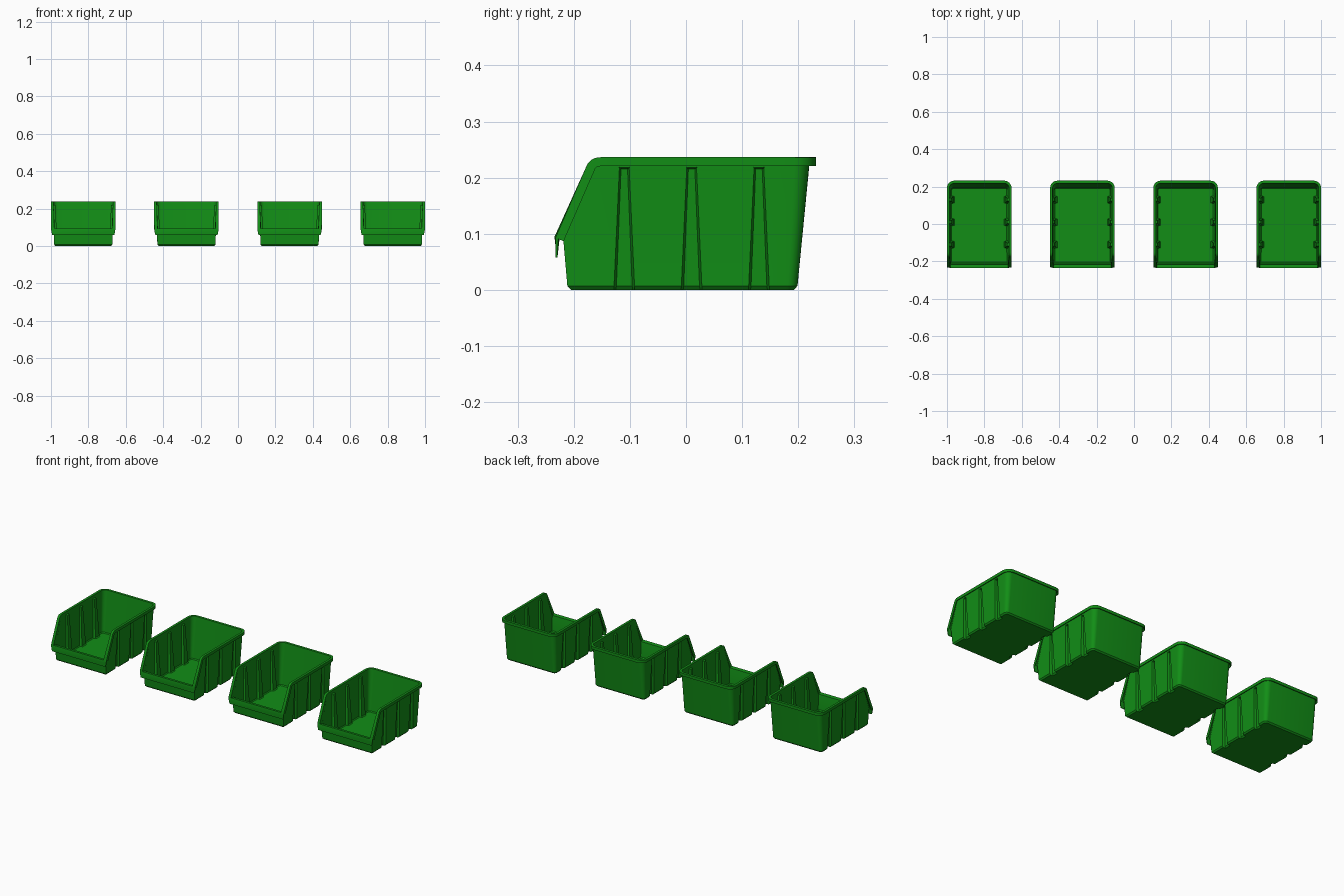
import bpy, bmesh
from math import sin, cos, radians

if "Cube" in bpy.data.objects:
    bpy.data.objects.remove(bpy.data.objects["Cube"])

T = 0.004            # sheet thickness
TOP = 0.2345         # mid-surface height of the rim
FLANGE, DROP = 0.0105, 0.014


def lerp(a, b, t):
    return a + (b - a) * t


def half_width(z):
    return lerp(0.153, 0.161, z / TOP)


def heights(top, k):
    return [0.002, 0.008, 0.217 * k, 0.2195 * k, top]


def side_column(ys, top=TOP, angle=0.0, inset=(0, 0)):
    """Side wall column; ys = y at bottom and top, inset = groove depth there."""
    wall = []
    for i, z in enumerate(heights(top, top / TOP)):
        t = min(z / 0.217, 1)
        depth = lerp(*inset, t) if i < 3 else 0
        if i == 0:
            depth += 0.005
        wall.append((half_width(z) - depth, lerp(*ys, t), z))
    x, y, z = wall[-1]
    flange = (0.1705, y, z)
    drop = (0.1705, y + DROP * sin(angle), z - DROP * cos(angle))
    return wall, flange, drop


def front_column():
    wall = [(half_width(z) - 0.005 * (i == 0),
             -0.209 - 0.085 * z + 0.005 * (i == 0), z)
            for i, z in enumerate(heights(0.092, 0.41))]
    wall[-1] = (half_width(0.092), -0.230, 0.092)
    return wall, (0.1705, -0.230, 0.092), (0.1705, -0.218, 0.087)


def back_column(a):
    wall = []
    for i, z in enumerate(heights(TOP, 1)):
        t = z / TOP
        r = lerp(0.016, 0.026, t)
        q = r - 0.005 * (i == 0)
        wall.append((half_width(z) - r + q * cos(a),
                     lerp(0.196, 0.219, t) - r + q * sin(a), z))
    x, y, z = wall[-1]
    r = 0.026 + FLANGE
    fx, fy = 0.1705 - r + r * cos(a), 0.2295 - r + r * sin(a)
    return wall, (fx, fy, z), (fx, fy, z - DROP)


# Half outline: front corner, sloping shoulder, grooved side, rounded back
cols = [front_column()]
for y, z, deg in ((-0.174, 0.223, 66), (-0.168, 0.2298, 45),
                  (-0.161, 0.2333, 20), (-0.152, TOP, 0)):
    cols.append(side_column((y, y), z, radians(deg)))
for c in (-0.11, 0.01, 0.13):
    for s, wide, narrow, inset in ((-1, 0.020, 0.010, (0, 0)), (-1, 0.016, 0.007, (0.014, 0.009)),
                                   (1, 0.016, 0.007, (0.014, 0.009)), (1, 0.020, 0.010, (0, 0))):
        cols.append(side_column((c + s * wide, c + s * narrow), inset=inset))
cols += [back_column(radians(15 * i)) for i in range(7)]


def flip(p):
    return (-p[0], p[1], p[2])


cols += [([flip(p) for p in w], flip(f), flip(d)) for w, f, d in reversed(cols)]

# Sheet surface of one bin: walls, floor, turned-over rim and front lip
bm = bmesh.new()
grid = [[bm.verts.new(p) for p in (*w, f, d)] for w, f, d in cols]
n = len(grid)
for i in range(n):
    a, b = grid[i], grid[(i + 1) % n]
    for r in range(6 if i < n - 1 else 4):
        bm.faces.new((a[r], b[r], b[r + 1], a[r + 1]))
bm.faces.new([c[0] for c in reversed(grid)])
R, L = grid[0], grid[-1]
lip = [bm.verts.new(p) for p in ((-0.1705, -0.2305, 0.078), (-0.166, -0.231, 0.058),
                                 (0.166, -0.231, 0.058), (0.1705, -0.2305, 0.078))]
bm.faces.new([R[5], R[4], L[4], L[5], *lip])
bmesh.ops.recalc_face_normals(bm, faces=bm.faces)
mesh = bpy.data.meshes.new("storage_bin")
bm.to_mesh(mesh)
bm.free()

green = bpy.data.materials.new("green_plastic")
green.diffuse_color = (0.006, 0.27, 0.008, 1)
green.use_nodes = True
green.node_tree.nodes["Principled BSDF"].inputs["Base Color"].default_value = green.diffuse_color
mesh.materials.append(green)

# Thicken, then place four copies in a row
first = bpy.data.objects.new("storage_bin_1", mesh)
bpy.context.collection.objects.link(first)
bpy.context.view_layer.objects.active = first
first.select_set(True)
mod = first.modifiers.new("thickness", "SOLIDIFY")
mod.thickness = T
mod.offset = 0
mod.use_even_offset = True
bpy.ops.object.modifier_apply(modifier=mod.name)
bpy.ops.object.shade_smooth_by_angle(angle=radians(30))
for i in range(4):
    ob = first if i == 0 else first.copy()
    if i:
        ob.name = f"storage_bin_{i + 1}"
        bpy.context.collection.objects.link(ob)
    ob.location.x = -0.8275 + i * 0.8275 * 2 / 3
